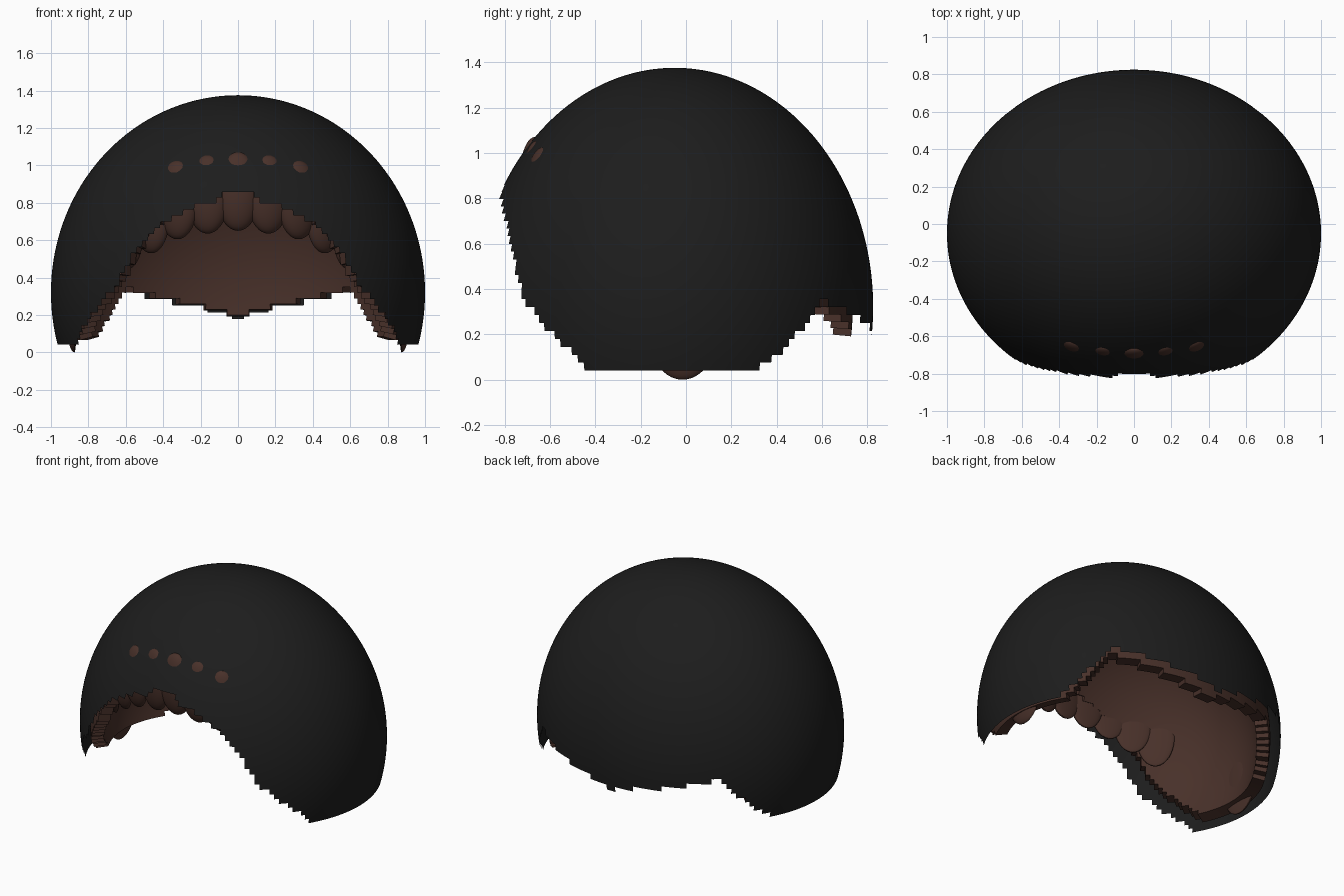
import bpy, bmesh, math

if "Cube" in bpy.data.objects:
    bpy.data.objects.remove(bpy.data.objects["Cube"])


def material(name, rgb):
    m = bpy.data.materials.new(name)
    m.diffuse_color = (*rgb, 1)
    m.use_nodes = True
    m.node_tree.nodes["Principled BSDF"].inputs["Base Color"].default_value = m.diffuse_color
    return m


black = material("soft black", (0.0122, 0.0122, 0.0122))
brown = material("dark brown", (0.065, 0.030, 0.0225))

# Common centre of the shells
CY, CZ = -0.05, 0.32

# Height of the lower edge by angle from the front (0) to the nape (180)
EDGE = [(0, .86), (4.8, .85), (6, .82), (14, .79), (25, .69), (31, .60), (37, .46),
        (40, .37), (48, .25), (63, .05), (116, .05), (125, .15), (133, .27),
        (138, .345), (143, .33), (165, .25), (174, .22), (180, .18)]


def edge_height(a):
    for (a0, z0), (a1, z1) in zip(EDGE, EDGE[1:]):
        if a <= a1:
            return z0 + (z1 - z0) * (a - a0) / (a1 - a0)
    return EDGE[-1][1]


def liner_height(a):
    z = edge_height(a * .91 if a < 90 else a)
    return z + .04 if z > .5 else z


def finish(bm, name, mat):
    mesh = bpy.data.meshes.new(name)
    bm.to_mesh(mesh)
    bm.free()
    ob = bpy.data.objects.new(name, mesh)
    bpy.context.collection.objects.link(ob)
    mesh.materials.append(mat)
    bpy.ops.object.select_all(action='DESELECT')
    ob.select_set(True)
    bpy.context.view_layer.objects.active = ob
    return ob


def dome(name, radii, height, mat, thickness=0):
    """Ellipsoid grid trimmed along a stepped lower edge."""
    rx, ry, rz = radii
    bm = bmesh.new()
    bmesh.ops.create_uvsphere(bm, u_segments=192, v_segments=94, radius=1)
    trim = []
    for f in bm.faces:
        c = f.calc_center_median()
        angle = math.degrees(math.atan2(abs(c.x), -c.y))
        if CZ + rz * c.z < height(min(angle, 180)):
            trim.append(f)
    bmesh.ops.delete(bm, geom=trim, context='FACES')
    for v in bm.verts:
        v.co = (v.co.x * rx, v.co.y * ry + CY, v.co.z * rz + CZ)
    ob = finish(bm, name, mat)
    if thickness:
        wall = ob.modifiers.new("wall", 'SOLIDIFY')
        wall.thickness = thickness
        wall.offset = -1
        bpy.ops.object.modifier_apply(modifier=wall.name)
    bpy.ops.object.shade_smooth_by_angle(angle=math.radians(30))


# Thin outer hair sheet and thick lining inside it
dome("hair_shell", (1.0, .875, 1.055), edge_height, black)
dome("hair_lining", (.95, .785, .965), liner_height, brown, .08)


def lock(name, loc, radii, turn):
    """Rounded lock, flattened on its inward side."""
    bm = bmesh.new()
    bmesh.ops.create_uvsphere(bm, u_segments=32, v_segments=20, radius=1)
    for v in bm.verts:
        depth = radii[1] * (.3 if v.co.y > 0 else 1)
        v.co = (v.co.x * radii[0], v.co.y * depth, v.co.z * radii[2])
    ob = finish(bm, name, brown)
    ob.location = loc
    ob.rotation_euler.z = turn
    bpy.ops.object.shade_smooth_by_angle(angle=math.radians(60))


# Fringe locks arranged around the forehead
for i, z in enumerate((.86, .845, .815, .74, .655)):
    a = math.radians(11 * i)
    r = 1.015 if i == 2 else 1
    for side in ((1, -1) if i else (1,)):
        lock("fringe_lock",
             (side * .85 * r * math.sin(a), CY - .617 * r * math.cos(a), z),
             (.12, .07, .21), side * a)

# Side lock tips below the ears
for side in (1, -1):
    lock("side_lock", (side * .875, -.015, .2), (.15, .045, .2),
         side * math.pi / 2)
